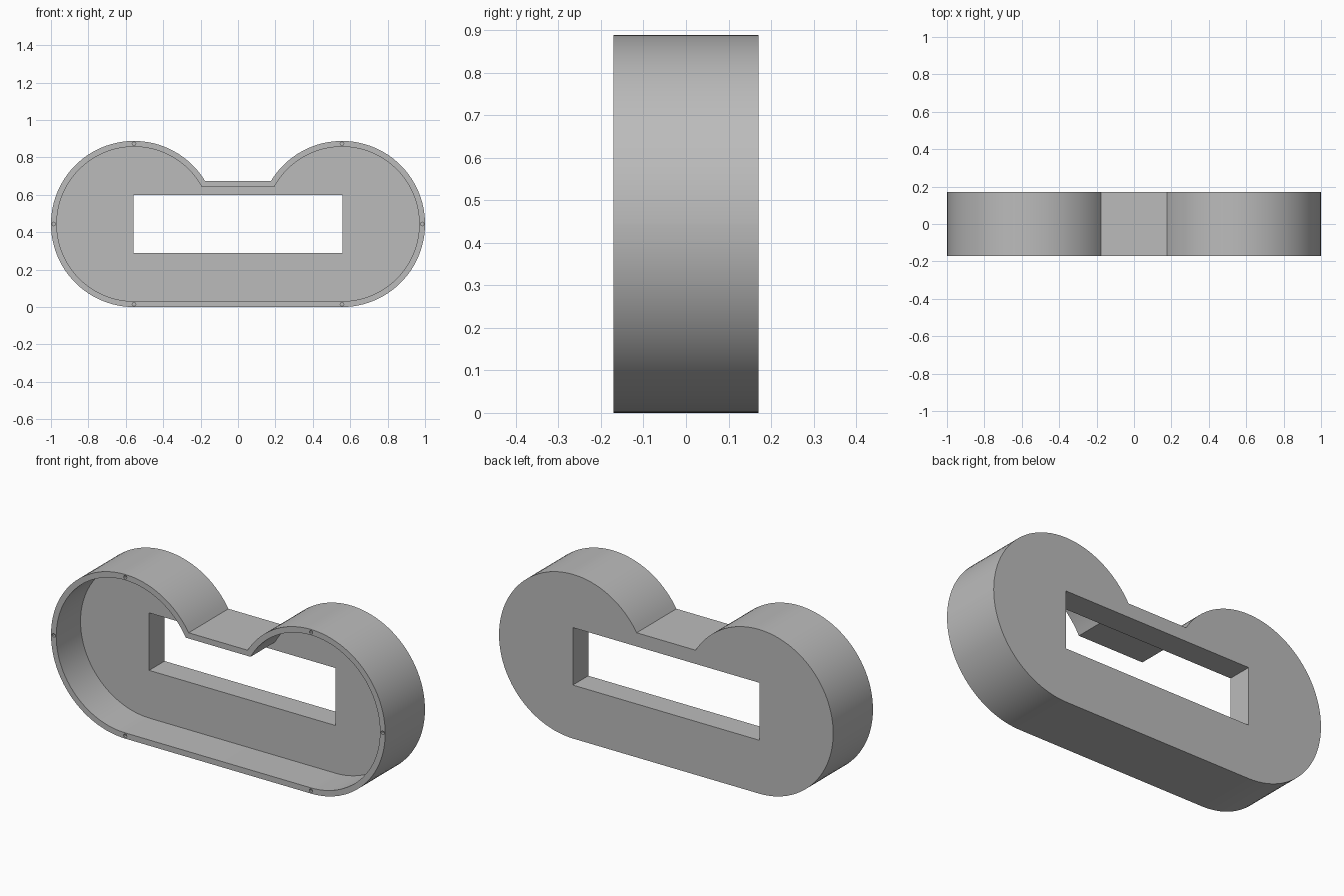
import bpy, bmesh, math

cube = bpy.data.objects.get("Cube")
if cube:
    bpy.data.objects.remove(cube)

RADIUS, CENTRE_X, CENTRE_Z = 0.444, 0.556, 0.444
NOTCH_Z, DEPTH, WALL = 0.674, 0.17, 0.031
FLOOR_Y = 0.038

grey = bpy.data.materials.new("grey plastic")
grey.use_nodes = True
colour = (0.5, 0.5, 0.5, 1)
grey.diffuse_color = colour
grey.node_tree.nodes["Principled BSDF"].inputs["Base Color"].default_value = colour


def prism(name, points, y0, y1):
    """Extrude an x-z outline from y0 to y1."""
    bm = bmesh.new()
    face = bm.faces.new([bm.verts.new((x, y0, z)) for x, z in points])
    grown = bmesh.ops.extrude_face_region(bm, geom=[face])["geom"]
    verts = [g for g in grown if isinstance(g, bmesh.types.BMVert)]
    bmesh.ops.translate(bm, verts=verts, vec=(0, y1 - y0, 0))
    bmesh.ops.recalc_face_normals(bm, faces=bm.faces)
    mesh = bpy.data.meshes.new(name)
    bm.to_mesh(mesh)
    bm.free()
    mesh.materials.append(grey)
    obj = bpy.data.objects.new(name, mesh)
    bpy.context.collection.objects.link(obj)
    return obj


def outline(inset, steps=64):
    """Two round lobes joined by a straight base and a notched top."""
    r = RADIUS - inset
    start = math.asin((NOTCH_Z - inset - CENTRE_Z) / r)
    end = math.pi * 1.5
    # Left lobe, from the notch over the top and round to the base
    angles = [math.pi / 2, math.pi, end]
    angles += [start + (end - start) * i / steps for i in range(steps + 1)]
    left = [(-CENTRE_X + r * math.cos(a), CENTRE_Z + r * math.sin(a))
            for a in sorted(set(angles))]
    return left + [(-x, z) for x, z in reversed(left)]


def cut(target, cutter):
    mod = target.modifiers.new("cut", 'BOOLEAN')
    mod.object = cutter
    mod.operation = 'DIFFERENCE'
    mod.solver = 'EXACT'
    bpy.context.view_layer.objects.active = target
    bpy.ops.object.modifier_apply(modifier=mod.name)
    bpy.data.objects.remove(cutter)


# Housing with an open front and a thick back panel
housing = prism("housing", outline(0), -DEPTH, DEPTH)
cut(housing, prism("cavity", outline(WALL), -DEPTH - 0.1, FLOOR_Y))

# Rectangular window through the back panel
window = [(-0.558, 0.289), (0.558, 0.289), (0.558, 0.6), (-0.558, 0.6)]
cut(housing, prism("window", window, 0, DEPTH + 0.1))

# Small screw holes in the front rim
mid = RADIUS - WALL / 2
for side in (-1, 1):
    for dx, dz in ((0, mid), (0, -mid), (mid, 0)):
        x, z = side * (CENTRE_X + dx), CENTRE_Z + dz
        ring = [(x + 0.01 * math.cos(i * math.pi / 4),
                 z + 0.01 * math.sin(i * math.pi / 4)) for i in range(8)]
        cut(housing, prism("screw_hole", ring, -DEPTH - 0.05, -DEPTH + 0.1))

# Smooth the curved walls and keep the rims crisp
bpy.ops.object.select_all(action='DESELECT')
housing.select_set(True)
bpy.context.view_layer.objects.active = housing
bpy.ops.object.shade_smooth_by_angle(angle=math.radians(30))
